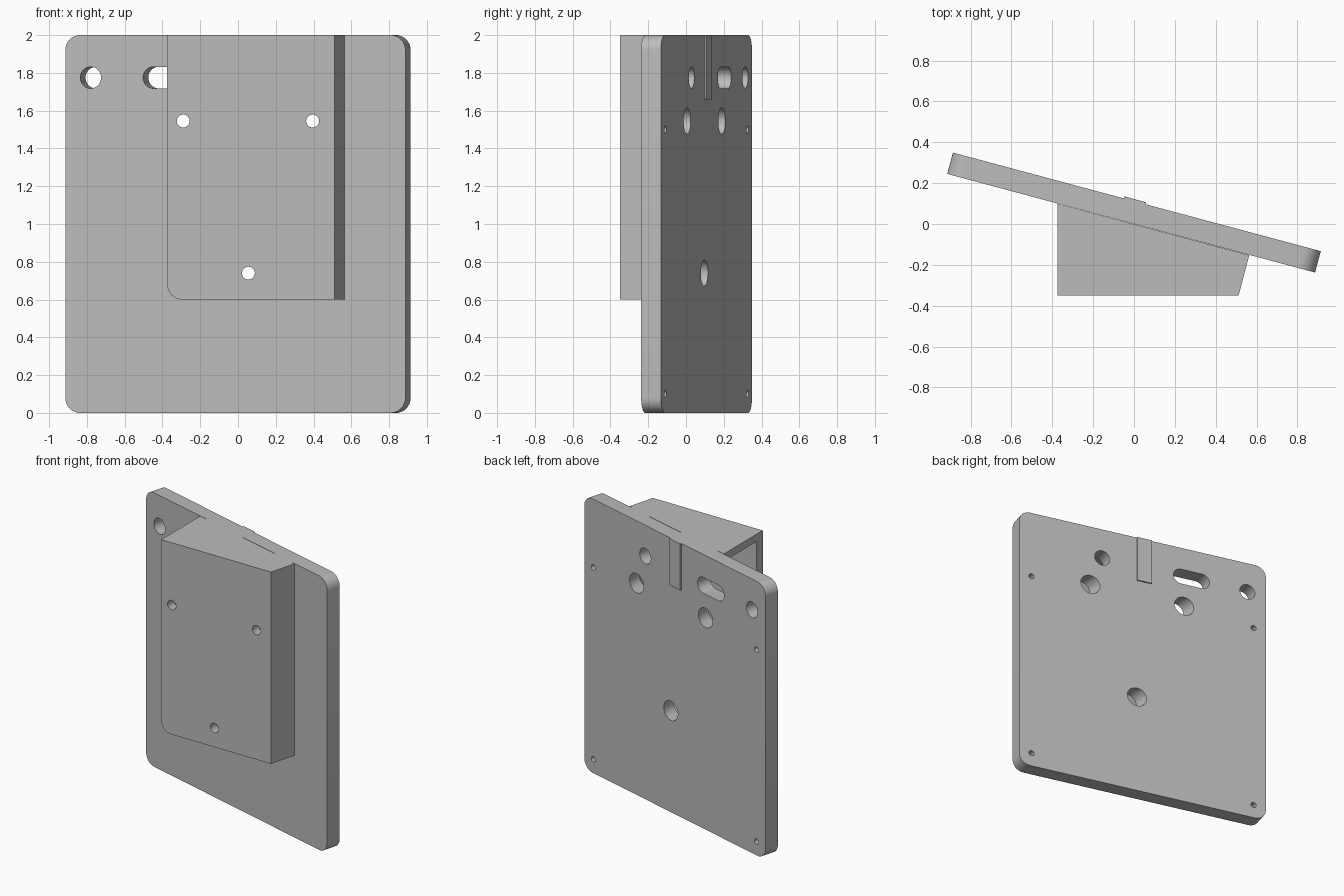
import bpy, bmesh
from math import radians, sin, cos, pi
from mathutils import Matrix

cube = bpy.data.objects.get("Cube")
if cube:
    bpy.data.objects.remove(cube, do_unlink=True)

grey = bpy.data.materials.new("plain grey")
grey.use_nodes = True
colour = (0.5, 0.5, 0.5, 1)
grey.diffuse_color = colour
grey.node_tree.nodes["Principled BSDF"].inputs["Base Color"].default_value = colour

# Frame of the tilted back plate
TILT = Matrix.Translation((0, 0.056, 0)) @ Matrix.Rotation(radians(-15), 4, 'Z')
HALF = 0.054


def rounded(cx, cz, w, h, r, steps=10):
    """Outline of a rounded rectangle; a circle when w = h = 2r."""
    pts = []
    for k, (sx, sz) in enumerate([(1, 1), (-1, 1), (-1, -1), (1, -1)]):
        for i in range(steps + 1):
            a = pi / 2 * (k + i / steps)
            pts.append((cx + sx * (w / 2 - r) + r * cos(a),
                        cz + sz * (h / 2 - r) + r * sin(a)))
    return pts


def circle(cx, cz, r):
    return rounded(cx, cz, 2 * r, 2 * r, r)


def prism(name, pts, lo, hi, axis='Y', matrix=Matrix(), corner=None):
    """Extrude an outline along an axis; optionally round one edge."""
    bm = bmesh.new()
    place = (lambda a, b: (a, lo, b)) if axis == 'Y' else (lambda a, b: (a, b, lo))
    verts = [bm.verts.new(place(a, b)) for a, b in pts]
    bmesh.ops.remove_doubles(bm, verts=verts, dist=1e-5)
    face = bm.faces.new([v for v in verts if v.is_valid])
    ext = bmesh.ops.extrude_face_region(bm, geom=[face])
    step = (0, hi - lo, 0) if axis == 'Y' else (0, 0, hi - lo)
    bmesh.ops.translate(bm, vec=step,
                        verts=[v for v in ext["geom"] if isinstance(v, bmesh.types.BMVert)])
    if corner:
        x, z, r = corner
        edges = [e for e in bm.edges
                 if all(abs(v.co.x - x) + abs(v.co.z - z) < 1e-4 for v in e.verts)]
        bmesh.ops.bevel(bm, geom=edges, offset=r, segments=10, profile=0.5, affect='EDGES')
    bmesh.ops.recalc_face_normals(bm, faces=bm.faces)
    bm.transform(matrix)
    mesh = bpy.data.meshes.new(name)
    bm.to_mesh(mesh)
    bm.free()
    mesh.materials.append(grey)
    obj = bpy.data.objects.new(name, mesh)
    bpy.context.collection.objects.link(obj)
    return obj


def cut(obj, cutters):
    """Subtract the cutters, bake the result and remove them."""
    for c in cutters:
        c.hide_render = True
        mod = obj.modifiers.new("cut", 'BOOLEAN')
        mod.operation, mod.solver, mod.object = 'DIFFERENCE', 'EXACT', c
    bpy.context.view_layer.update()
    graph = bpy.context.evaluated_depsgraph_get()
    mesh = bpy.data.meshes.new_from_object(obj.evaluated_get(graph))
    obj.modifiers.clear()
    obj.data = mesh
    for c in cutters:
        bpy.data.objects.remove(c, do_unlink=True)


def smooth(obj):
    obj.data.shade_smooth()
    obj.data.set_sharp_from_angle(angle=radians(30))


# Screw positions shared by the plate and the block front
SCREWS = [(-0.29, 1.545), (0.395, 1.545), (0.055, 0.74)]

# Back plate with access holes, cable holes, slot and blind corner holes
plate = prism("back_plate", rounded(0, 1, 1.864, 2, 0.08), -HALF, HALF, matrix=TILT)
holes = [prism("access_cutter", circle(x, z, 0.07), -0.5, 0.5) for x, z in SCREWS]
holes += [prism("cable_cutter", circle(u, 1.775, 0.057), -0.2, 0.2, matrix=TILT)
          for u in (-0.793, 0.305)]
holes.append(prism("slot_cutter", rounded(-0.37, 1.775, 0.272, 0.114, 0.057),
                   -0.2, 0.2, matrix=TILT))
holes += [prism("corner_cutter", circle(u, z, 0.02), -0.02, 0.2, matrix=TILT)
          for u in (-0.84, 0.84) for z in (0.1, 1.5)]
cut(plate, holes)
smooth(plate)

# Hollow wedge block on the front, open on its tall side
block = prism("front_block", [(-0.375, -0.35), (0.512, -0.35), (0.564, -0.153), (-0.375, 0.1)],
              0.6, 2, axis='Z', corner=(-0.375, 0.6, 0.08))
cavity = prism("cavity_cutter", [(-0.5, -0.28), (0.457, -0.28), (0.56, 0.1), (-0.5, 0.4)],
               0.66, 1.945, axis='Z')
cut(block, [cavity] + [prism("screw_cutter", circle(x, z, 0.034), -0.5, -0.2)
                       for x, z in SCREWS])
smooth(block)

# Thin raised tab on the back
tab = prism("back_tab", rounded(-0.012, 1.83, 0.11, 0.34, 0.001, 1), HALF - 0.004,
            HALF + 0.01, matrix=TILT)
